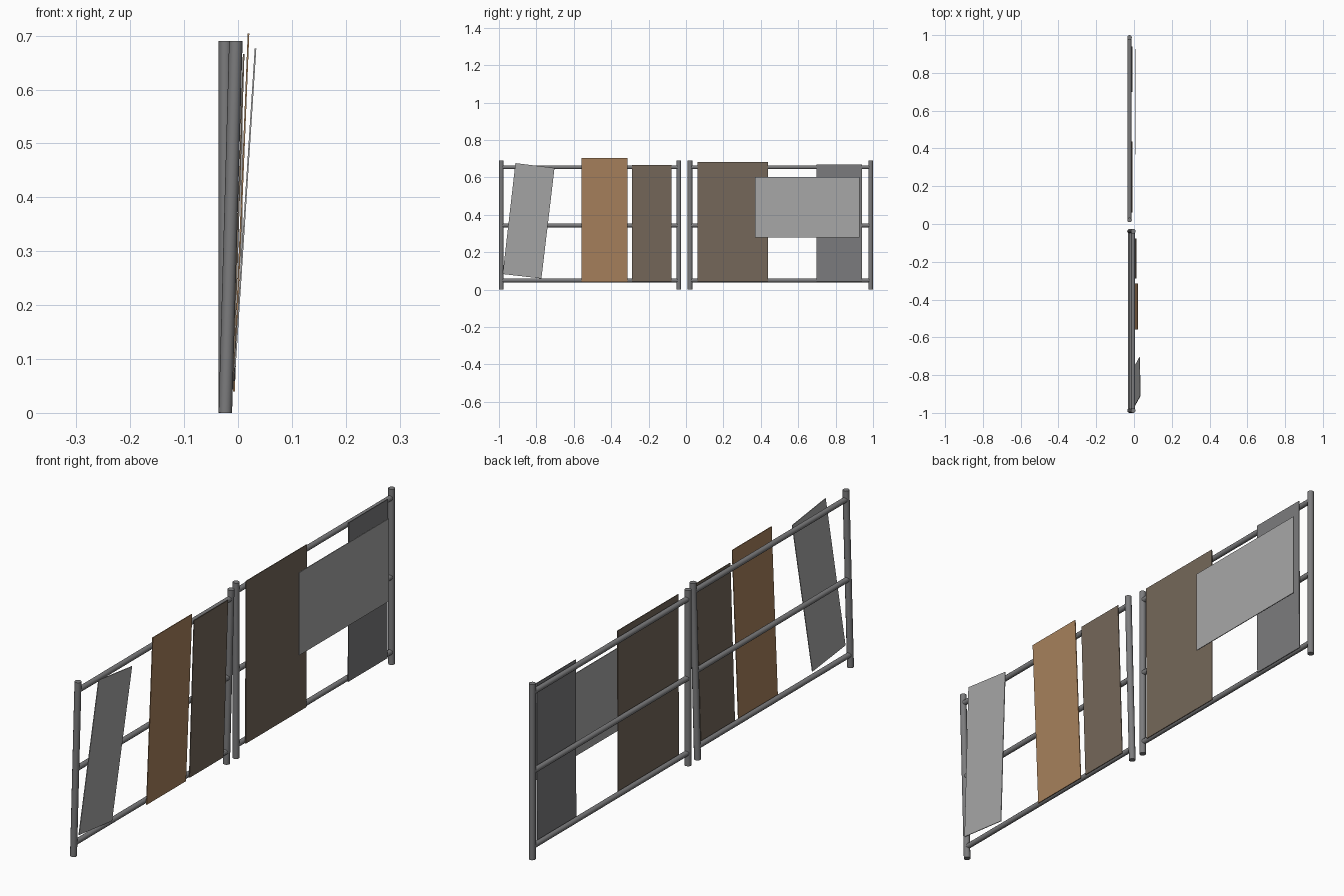
import bpy, bmesh, math
from mathutils import Vector

if "Cube" in bpy.data.objects:
    bpy.data.objects.remove(bpy.data.objects["Cube"])


def material(name, rgb):
    m = bpy.data.materials.new(name)
    m.diffuse_color = (*rgb, 1)
    m.use_nodes = True
    m.node_tree.nodes["Principled BSDF"].inputs["Base Color"].default_value = m.diffuse_color
    return m


STEEL = material("steel grey", (0.2, 0.2, 0.205))
LIGHT = material("light grey", (0.39, 0.39, 0.39))
BROWN = material("warm brown", (0.39, 0.22, 0.107))
TAUPE = material("taupe", (0.178, 0.138, 0.102))


def tube(name, a, b, radius):
    """Round bar between two points."""
    a, b = Vector(a), Vector(b)
    d = b - a
    bpy.ops.mesh.primitive_cylinder_add(vertices=12, radius=radius, depth=d.length,
                                        location=(a + b) / 2,
                                        rotation=d.to_track_quat('Z', 'Y').to_euler())
    o = bpy.context.object
    o.name = name
    o.data.materials.append(STEEL)
    bpy.ops.object.shade_smooth_by_angle(angle=math.radians(40))


def panel(name, yz, x_bottom, x_top, mat, thick=0.003):
    """Thin leaning board; x is the outer face, interpolated by height."""
    z0, z1 = min(p[1] for p in yz), max(p[1] for p in yz)
    bm = bmesh.new()
    layers = []
    for off in (0, -thick):
        layers.append([bm.verts.new((x_bottom + (x_top - x_bottom) * (z - z0) / (z1 - z0) + off, y, z))
                       for y, z in yz])
    front, back = layers
    bm.faces.new(front)
    bm.faces.new(back[::-1])
    n = len(yz)
    for i in range(n):
        j = (i + 1) % n
        bm.faces.new((front[i], back[i], back[j], front[j]))
    bmesh.ops.recalc_face_normals(bm, faces=bm.faces)
    me = bpy.data.meshes.new(name)
    bm.to_mesh(me)
    bm.free()
    me.materials.append(mat)
    bpy.context.collection.objects.link(bpy.data.objects.new(name, me))


def rect(y0, y1, z0, z1):
    return [(y0, z0), (y1, z0), (y1, z1), (y0, z1)]


# Two fence frames: the near one leans slightly, the far one is upright
H, X0 = 0.69, -0.0235
for label, ya, yb, x_top in (("leaning", -0.9875, -0.038, -0.004),
                             ("upright", 0.0215, 0.9875, X0)):
    for k, y in enumerate((ya, yb)):
        tube(f"{label}_post_{k + 1}", (X0, y, 0), (x_top, y, H), 0.0125)
    for part, z in (("bottom", 0.049), ("middle", 0.343), ("top", 0.654)):
        x = X0 + (x_top - X0) * z / H
        tube(f"{label}_{part}_rail", (x, ya, z), (x, yb, z), 0.0105)

# Boards on the leaning frame
panel("crooked_board", [(-0.98, 0.083), (-0.773, 0.059), (-0.703, 0.65), (-0.912, 0.676)],
      -0.006, 0.034, LIGHT)
panel("brown_board", rect(-0.558, -0.314, 0.04, 0.704), -0.006, 0.021, BROWN)
panel("narrow_taupe_board", rect(-0.289, -0.078, 0.043, 0.666), -0.008, 0.012, TAUPE)

# Boards on the upright frame
panel("wide_taupe_board", rect(0.061, 0.438, 0.043, 0.682), -0.009, -0.007, TAUPE)
panel("grey_board", rect(0.698, 0.94, 0.043, 0.668), -0.009, -0.007, STEEL)
panel("cross_board", rect(0.369, 0.927, 0.277, 0.602), 0.008, 0.008, LIGHT)
